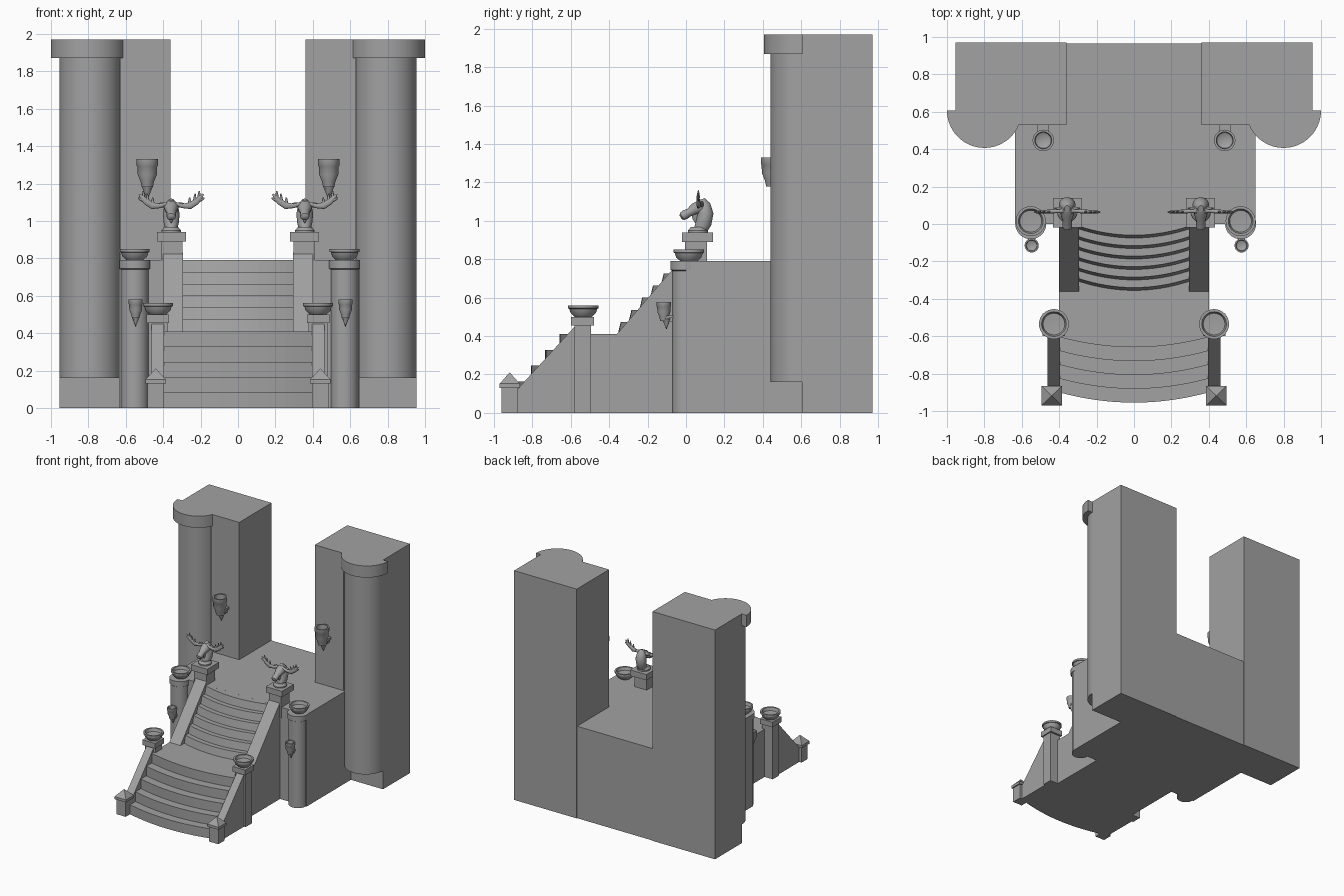
import bpy, bmesh
from math import sin, cos, pi, radians
from mathutils import Vector

cube = bpy.data.objects.get("Cube")
if cube:
    bpy.data.objects.remove(cube, do_unlink=True)

stone = bpy.data.materials.new("grey_stone")
stone.use_nodes = True
GREY = (0.36, 0.36, 0.36, 1)
stone.diffuse_color = GREY
stone.node_tree.nodes["Principled BSDF"].inputs["Base Color"].default_value = GREY


def finish(name, bm, smooth=False):
    bmesh.ops.remove_doubles(bm, verts=bm.verts, dist=0.0001)
    bmesh.ops.recalc_face_normals(bm, faces=bm.faces)
    mesh = bpy.data.meshes.new(name)
    bm.to_mesh(mesh)
    bm.free()
    mesh.materials.append(stone)
    ob = bpy.data.objects.new(name, mesh)
    bpy.context.collection.objects.link(ob)
    if smooth:
        bpy.ops.object.select_all(action='DESELECT')
        ob.select_set(True)
        bpy.context.view_layer.objects.active = ob
        bpy.ops.object.shade_smooth_by_angle(angle=radians(40))
    return ob


def bridge(name, rings, smooth):
    """Closed skin over rings of equal length."""
    bm = bmesh.new()
    loops = [[bm.verts.new(p) for p in ring] for ring in rings]
    n = len(loops[0])
    for a, b in zip(loops, loops[1:]):
        for i in range(n):
            j = (i + 1) % n
            bm.faces.new((a[i], a[j], b[j], b[i]))
    bm.faces.new(loops[0])
    bm.faces.new(loops[-1])
    return finish(name, bm, smooth)


def box(name, x0, x1, y0, y1, z0, z1):
    base = [(x0, y0), (x1, y0), (x1, y1), (x0, y1)]
    return bridge(name, [[(x, y, z) for x, y in base] for z in (z0, z1)], False)


def side_prism(name, pts, x0, x1):
    return bridge(name, [[(x, y, z) for y, z in pts] for x in (x0, x1)], False)


def lathe(name, profile, loc, scale=1, segs=32):
    cx, cy, cz = loc
    rings = [[(cx + r * scale * cos(2 * pi * i / segs),
               cy + r * scale * sin(2 * pi * i / segs), cz + z * scale)
              for i in range(segs)] for r, z in profile]
    return bridge(name, rings, True)


def half_drum(name, cx, cy, r, z0, z1, segs=32):
    arc = [(cx + r * cos(pi + pi * i / segs), cy + r * sin(pi + pi * i / segs))
           for i in range(segs + 1)]
    return bridge(name, [[(x, y, z) for x, y in arc] for z in (z0, z1)], True)


def sweep(name, sections, origin, ref, segs=14):
    """Elliptical tube: sections are (x, y, z, radius along ref, other radius)."""
    pts = [Vector(s[:3]) for s in sections]
    ref, origin, rings = Vector(ref), Vector(origin), []
    for i, s in enumerate(sections):
        t = (pts[min(i + 1, len(pts) - 1)] - pts[max(i - 1, 0)]).normalized()
        v = t.cross(ref).normalized()
        rings.append([origin + pts[i] + ref * s[3] * cos(2 * pi * k / segs)
                      + v * s[4] * sin(2 * pi * k / segs) for k in range(segs)])
    return bridge(name, rings, True)


def curved_step(name, half, y_mid, y_back, z0, z1, bow, lean=0, segs=16):
    rings = []
    for z, out in ((z0, lean), (z1, 0)):
        xs = [half * (2 * i / segs - 1) for i in range(segs + 1)]
        ring = [(x, y_mid - out + bow * (x / half) ** 2, z) for x in xs]
        rings.append(ring + [(half, y_back, z), (-half, y_back, z)])
    return bridge(name, rings, False)


BOWL = [(0, 0), (0.045, 0), (0.066, 0.02), (0.073, 0.042), (0.08, 0.045),
        (0.08, 0.06), (0.066, 0.06), (0.058, 0.035), (0, 0.03)]
GOBLET = [(0, 0.06), (0.03, 0.06), (0.036, 0.09), (0.052, 0.13), (0.053, 0.17),
          (0.057, 0.175), (0.057, 0.21), (0.045, 0.21), (0.042, 0.15), (0, 0.13)]
SPIKE = [(0, 0), (0.012, 0.03), (0.034, 0.085), (0.025, 0.1), (0, 0.1)]


def torch(name, x, y, z, wall_y, s):
    lathe(name + "_cup", GOBLET, (x, y, z), s)
    lathe(name + "_spike", SPIKE, (x, y + 0.02 * s, z - 0.01 * s), s)
    for w, lo, hi in ((0.016, 0.05, 0.1), (0.03, 0.08, 0.1)):
        box(name + "_bracket", x - w * s, x + w * s, y, wall_y, z + lo * s, z + hi * s)


def moose_bust(name, x, y, z):
    o = (x, y, z)
    lathe(name + "_base", [(0, 0), (0.052, 0), (0.052, 0.012), (0.036, 0.03), (0, 0.03)], o)
    sweep(name + "_neck", [(0, 0.01, 0.01, .03, .035), (0, 0.03, 0.05, .04, .042),
                           (0, 0.04, 0.1, .045, .042), (0, 0.03, 0.145, .036, .036),
                           (0, 0.02, 0.175, .015, .018)], o, (1, 0, 0))
    sweep(name + "_head", [(0, 0.05, 0.14, .018, .02), (0, 0.02, 0.137, .04, .036),
                           (0, -0.015, 0.124, .034, .032), (0, -0.045, 0.106, .024, .022),
                           (0, -0.067, 0.094, .026, .025), (0, -0.083, 0.084, .024, .022),
                           (0, -0.09, 0.08, .01, .01)], o, (1, 0, 0))
    sweep(name + "_beard", [(0, -0.015, 0.1, .014, .02), (0, -0.012, 0.07, .01, .015),
                            (0, -0.01, 0.05, .003, .004)], o, (1, 0, 0))
    for s in (-1, 1):
        sweep(name + "_ear", [(s * .025, .02, .14, .01, .01), (s * .05, .022, .15, .008, .014),
                              (s * .07, .022, .153, .002, .003)], o, (0, 1, 0))
        sweep(name + "_antler", [(s * .02, .008, .155, .012, .01), (s * .06, .006, .142, .01, .012),
                                 (s * .1, .004, .143, .011, .019), (s * .135, .002, .165, .009, .017),
                                 (s * .158, 0, .19, .007, .011), (s * .172, 0, .205, .003, .004)],
              o, (0, 1, 0))
        for bx, bz, tx, tz in ((.1, .15, .098, .188), (.125, .16, .128, .208),
                               (.148, .18, .15, .222), (.15, .172, .178, .185)):
            sweep(name + "_prong", [(s * bx, .003, bz, .008, .01),
                                    (s * (bx + tx) / 2, .002, (bz + tz) / 2, .007, .008),
                                    (s * tx, .002, tz, .002, .003)], o, (0, 1, 0), 8)


# Central platform and landing block
box("platform", -0.635, 0.65, 0, 0.965, 0, 0.79)
box("landing_block", -0.4, 0.4, -0.6, 0.02, 0, 0.41)

# Lower and upper flights of bowed steps
for i in range(5):
    curved_step("lower_step", 0.4, -0.955 + 0.074 * i, -0.55, 0.082 * i, 0.082 * (i + 1), 0.055)
for i in range(6):
    z = 0.41 + 0.0633 * i
    curved_step("upper_step", 0.3, -0.34 + 0.056 * i, 0.03, z, z + 0.0633, 0.05, 0.015)

for s, side in ((-1, "right"), (1, "left")):
    # Towers with half columns
    box(side + "_tower_outer", *sorted((s * 0.6, s * 0.955)), 0.605, 0.97, 0, 1.97)
    box(side + "_tower_inner", *sorted((s * 0.36, s * 0.63)), 0.53, 0.97, 0, 1.97)
    half_drum(side + "_column", s * 0.79, 0.606, 0.165, 0.16, 1.88)
    half_drum(side + "_column_cap", s * 0.8, 0.607, 0.2, 1.87, 1.97)
    torch(side + "_wall_torch", s * 0.485, 0.447, 1.12, 0.54, 1)

    # Sloped walls beside the steps
    side_prism(side + "_upper_stringer", [(-0.36, 0.41), (0, 0.83), (0, 0.41)], s * 0.295, s * 0.4)
    side_prism(side + "_lower_stringer", [(-0.89, 0), (-0.89, 0.11), (-0.57, 0.46), (-0.57, 0)],
               s * 0.395, s * 0.463)

    # Stair head pedestals with busts
    px = s * 0.355
    box(side + "_pedestal", px - 0.058, px + 0.058, -0.005, 0.11, 0.7, 0.9)
    box(side + "_pedestal_cap", px - 0.077, px + 0.077, -0.02, 0.14, 0.89, 0.94)
    moose_bust(side + "_moose", s * 0.357, 0.062, 0.938)

    # Round pillars with bowls and small torches
    rx = 0.57 if s > 0 else -0.552
    lathe(side + "_pillar", [(0, 0), (0.074, 0), (0.074, 0.74), (0.083, 0.745),
                             (0.083, 0.79), (0, 0.79)], (rx, 0.002, 0))
    lathe(side + "_pillar_bowl", BOWL, (rx, 0.015, 0.79))
    torch(side + "_pillar_torch", rx + 0.005, -0.115, 0.44, -0.04, 0.66)

    # Landing posts with bowls
    lx = s * 0.428
    box(side + "_landing_post", lx - 0.05, lx + 0.05, -0.58, -0.495, 0, 0.47)
    box(side + "_landing_post_cap", lx - 0.06, lx + 0.06, -0.6, -0.478, 0.455, 0.5)
    lathe(side + "_landing_bowl", BOWL, (lx, -0.535, 0.5))

    # Front posts with pyramid caps
    fx, fy = s * 0.44, -0.918
    box(side + "_front_post", fx - 0.045, fx + 0.045, fy - 0.042, fy + 0.042, 0, 0.14)
    corners = [(-1, -1), (1, -1), (1, 1), (-1, 1)]
    bridge(side + "_pyramid_cap", [[(fx + a * r, fy + b * r * 0.95, z) for a, b in corners]
           for r, z in ((0.055, 0.13), (0.055, 0.152), (0.001, 0.21))], False)
